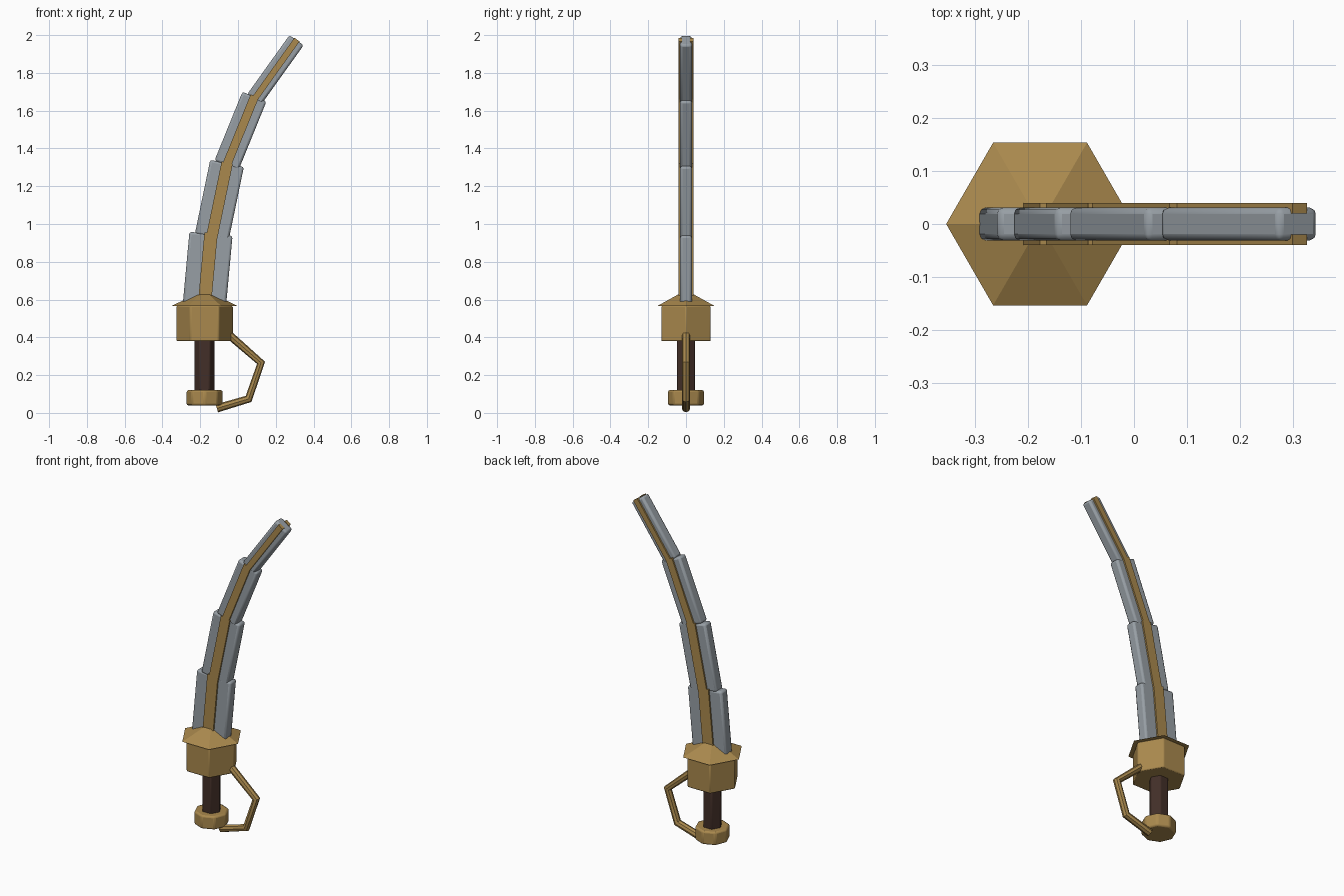
import bpy, math
from mathutils import Vector

if "Cube" in bpy.data.objects:
    bpy.data.objects.remove(bpy.data.objects["Cube"])


def material(name, rgb):
    m = bpy.data.materials.new(name)
    m.diffuse_color = (*rgb, 1)
    m.use_nodes = True
    m.node_tree.nodes["Principled BSDF"].inputs["Base Color"].default_value = m.diffuse_color
    return m


GOLD = material("aged gold", (0.40, 0.25, 0.075))
STEEL = material("blue grey steel", (0.31, 0.345, 0.375))
WOOD = material("dark brown grip", (0.055, 0.028, 0.021))
CX = -0.177  # hilt axis


def finish(ob, name, mat, bevel=0, segments=2):
    ob.name = name
    ob.data.materials.append(mat)
    if bevel:
        b = ob.modifiers.new("bevel", 'BEVEL')
        b.width, b.segments = bevel, segments
        bpy.ops.object.shade_smooth_by_angle(angle=math.radians(35))
    return ob


def prism(name, sides, r, z0, z1, mat, bevel=0, top=None):
    # vertices lie on the x axis
    bpy.ops.mesh.primitive_cone_add(vertices=sides, radius1=r, radius2=r if top is None else top,
                                    depth=z1 - z0, location=(CX, 0, (z0 + z1) / 2),
                                    rotation=(0, 0, math.pi / 2))
    return finish(bpy.context.object, name, mat, bevel)


def bar(name, a, b, width, y0, y1, mat, bevel=0):
    # box running from a to b in the xz plane
    a, b = Vector((a[0], 0, a[1])), Vector((b[0], 0, b[1]))
    d = b - a
    mid = (a + b) / 2
    bpy.ops.mesh.primitive_cube_add(size=1, location=(mid.x, (y0 + y1) / 2, mid.z),
                                    rotation=(0, math.atan2(d.x, d.z), 0))
    ob = bpy.context.object
    ob.scale = (width, y1 - y0, d.length)
    bpy.ops.object.transform_apply(location=False, rotation=False, scale=True)
    return finish(ob, name, mat, bevel)


# hilt
prism("pommel", 8, 0.097, 0.04, 0.12, GOLD, 0.01)
prism("grip", 6, 0.055, 0.11, 0.39, WOOD, 0.006)
prism("guard_block", 6, 0.151, 0.38, 0.566, GOLD, 0.006)
prism("guard_cap", 6, 0.177, 0.565, 0.65, GOLD, top=0)

# curved blade: start, end, steel width, stripe width
blade = [((-0.178, 0.57), (-0.143, 0.948), 0.229, 0.070),
         ((-0.139, 0.930), (-0.058, 1.321), 0.182, 0.060),
         ((-0.061, 1.310), (0.087, 1.674), 0.137, 0.046),
         ((0.086, 1.660), (0.310, 1.973), 0.092, 0.033)]
for i, (a, b, w, s) in enumerate(blade, 1):
    bar(f"blade_section_{i}", a, b, w, -0.031, 0.031, STEEL, 0.012)
    # raised stripe on each face
    for side, label in ((-1, "front"), (1, "back")):
        y0, y1 = sorted((side * 0.02, side * 0.04))
        d = (Vector(b) - Vector(a)).normalized() * 0.004
        bar(f"{label}_stripe_{i}", a, Vector(b) + d, s, y0, y1, GOLD)

# knuckle bow: swept tube from guard to pommel
path = [(-0.055, 0.42), (0.122, 0.265), (0.056, 0.074), (-0.112, 0.024)]
cu = bpy.data.curves.new("knuckle_bow", 'CURVE')
cu.dimensions = '3D'
cu.bevel_depth = 0.022
cu.bevel_resolution = 2
cu.use_fill_caps = True
sp = cu.splines.new('POLY')
sp.points.add(len(path) - 1)
for p, (x, z) in zip(sp.points, path):
    p.co = (x, 0, z, 1)
ob = bpy.data.objects.new("knuckle_bow", cu)
bpy.context.collection.objects.link(ob)
bpy.ops.object.select_all(action='DESELECT')
ob.select_set(True)
bpy.context.view_layer.objects.active = ob
bpy.ops.object.convert(target='MESH')
ob = finish(bpy.context.object, "knuckle_bow", GOLD)
bpy.ops.object.shade_smooth_by_angle(angle=math.radians(35))
